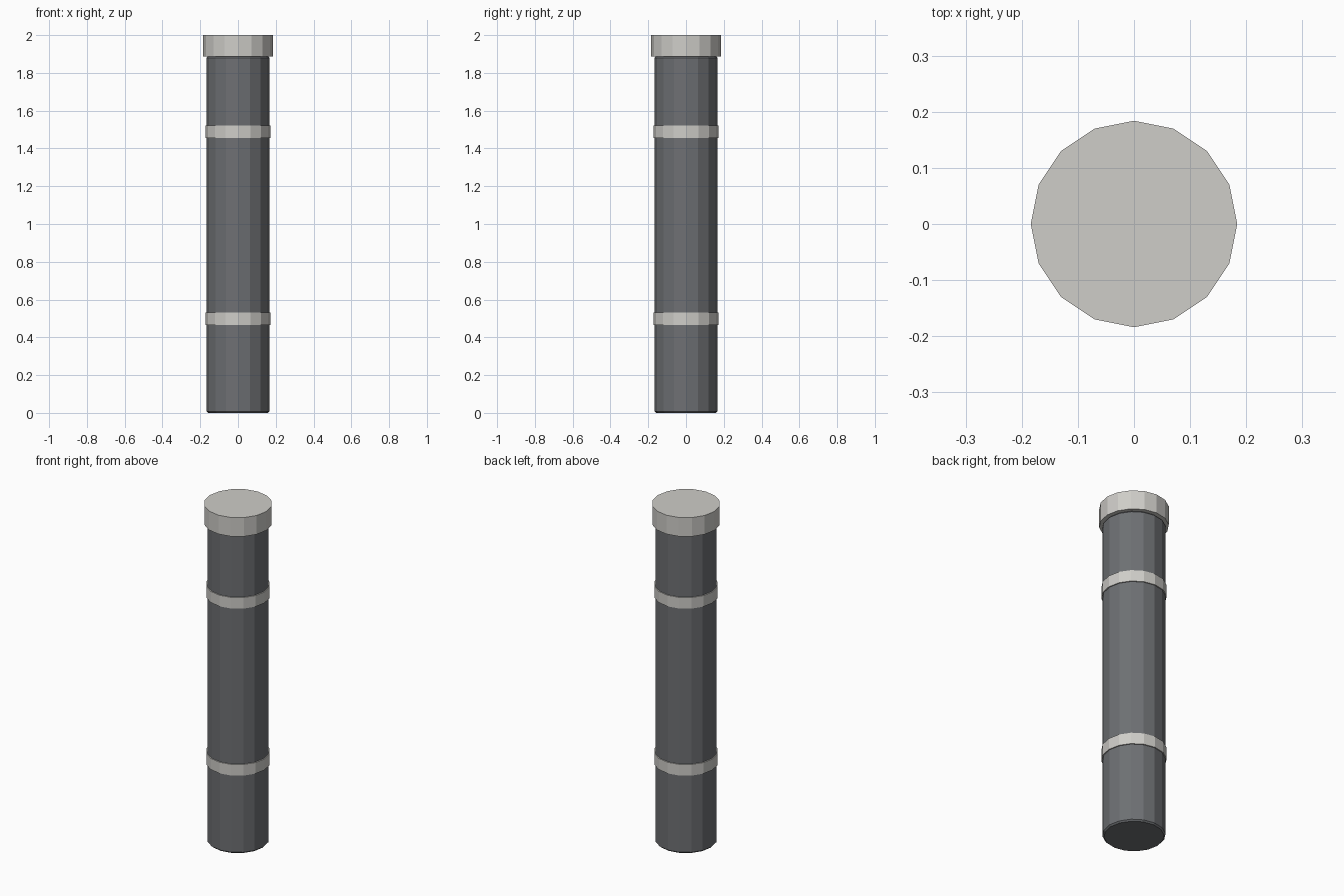
import bpy
import bmesh

SIDES = 16

cube = bpy.data.objects.get("Cube")
if cube:
    bpy.data.objects.remove(cube, do_unlink=True)


def make_material(name, rgb):
    mat = bpy.data.materials.new(name)
    mat.use_nodes = True
    mat.diffuse_color = (*rgb, 1)
    bsdf = mat.node_tree.nodes["Principled BSDF"]
    bsdf.inputs["Base Color"].default_value = (*rgb, 1)
    bsdf.inputs["Roughness"].default_value = 0.7
    return mat


def make_drum(name, radius, bottom, top, mat, bevel=0):
    """Closed flat-sided cylinder, with its rims optionally chamfered."""
    bpy.ops.mesh.primitive_cylinder_add(
        vertices=SIDES, radius=radius, depth=top - bottom,
        location=(0, 0, (top + bottom) / 2))
    obj = bpy.context.object
    obj.name = name
    obj.data.materials.append(mat)
    if bevel:
        bm = bmesh.new()
        bm.from_mesh(obj.data)
        rims = [e for e in bm.edges
                if abs(e.verts[0].co.z - e.verts[1].co.z) < 1e-4]
        bmesh.ops.bevel(bm, geom=rims, offset=bevel, segments=1,
                        affect='EDGES')
        bm.to_mesh(obj.data)
        bm.free()
    return obj


dark_grey = make_material("dark grey", (0.155, 0.162, 0.172))
light_grey = make_material("light grey", (0.62, 0.61, 0.58))

# Main post
make_drum("post", 0.167, 0, 1.888, dark_grey, bevel=0.008)

# Raised bands
for name, middle in (("lower_band", 0.498), ("upper_band", 1.488)):
    make_drum(name, 0.173, middle - 0.033, middle + 0.033, light_grey)

# Wide top cap
make_drum("cap", 0.184, 1.888, 2, light_grey)
